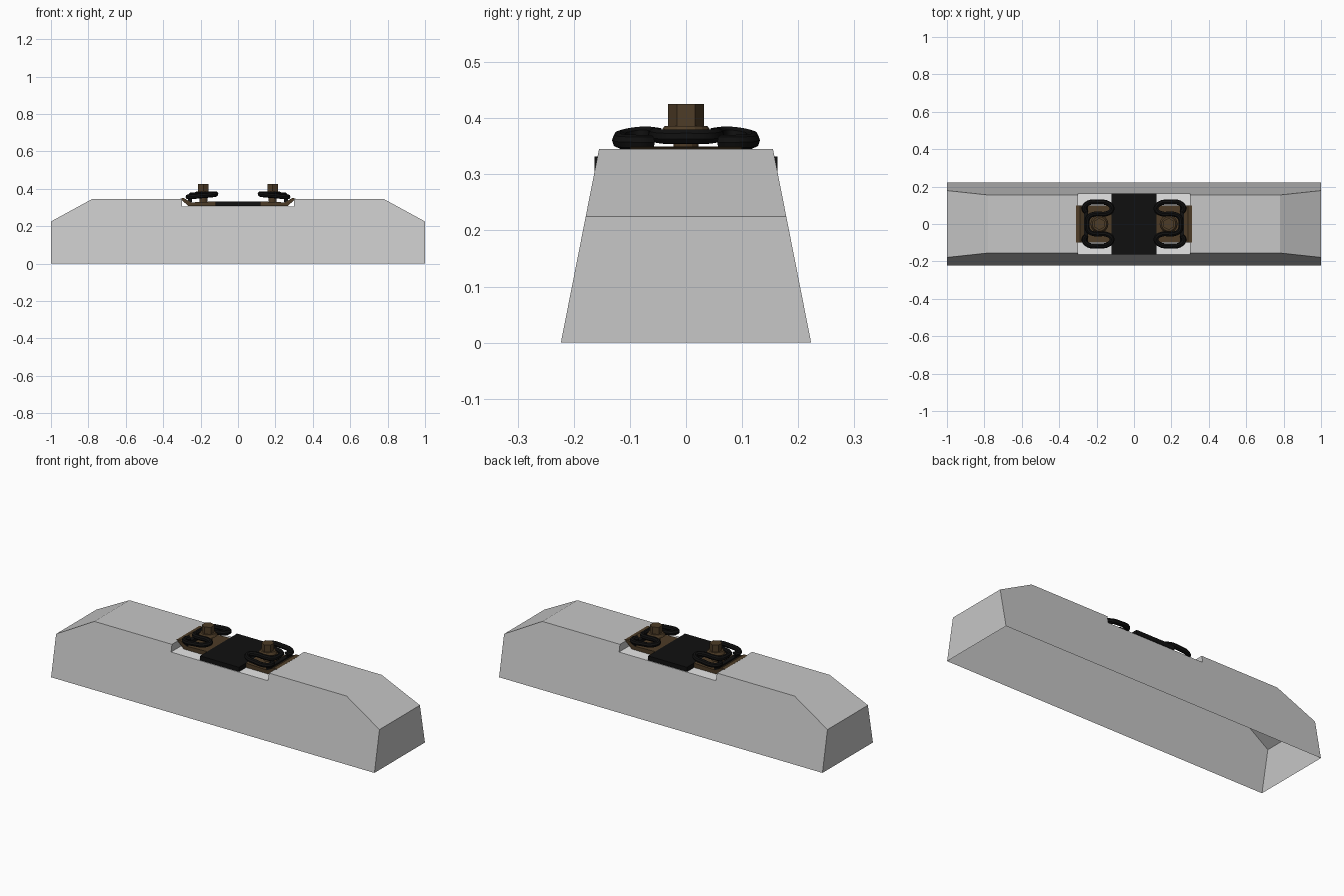
import bpy, bmesh, math
from mathutils import Vector

cube = bpy.data.objects.get("Cube")
if cube:
    bpy.data.objects.remove(cube, do_unlink=True)


def material(name, rgb):
    m = bpy.data.materials.new(name)
    m.use_nodes = True
    m.diffuse_color = (*rgb, 1)
    bsdf = m.node_tree.nodes["Principled BSDF"]
    bsdf.inputs["Base Color"].default_value = (*rgb, 1)
    bsdf.inputs["Roughness"].default_value = 0.8
    return m


CONCRETE = material("concrete grey", (0.57, 0.57, 0.57))
SEAT = material("pale seat", (0.88, 0.88, 0.88))
BLACK = material("black steel", (0.005, 0.005, 0.005))
BROWN = material("rusty brown", (0.075, 0.045, 0.02))


def finish(bm, name, *mats):
    mesh = bpy.data.meshes.new(name)
    bm.to_mesh(mesh)
    bm.free()
    obj = bpy.data.objects.new(name, mesh)
    bpy.context.collection.objects.link(obj)
    for m in mats:
        mesh.materials.append(m)
    return obj


def extrude_profile(name, points, half_y, mat):
    """Closed x-z outline extruded along y."""
    bm = bmesh.new()
    face = bm.faces.new([bm.verts.new((x, -half_y, z)) for x, z in points])
    out = bmesh.ops.extrude_face_region(bm, geom=[face])
    moved = [v for v in out["geom"] if isinstance(v, bmesh.types.BMVert)]
    bmesh.ops.translate(bm, verts=moved, vec=(0, 2 * half_y, 0))
    bmesh.ops.recalc_face_normals(bm, faces=bm.faces)
    return finish(bm, name, mat)


def cylinder(name, radius, z0, z1, x, sides, mat, top=1.0):
    bm = bmesh.new()
    bmesh.ops.create_cone(bm, cap_ends=True, segments=sides, radius1=radius,
                          radius2=radius * top, depth=z1 - z0)
    bmesh.ops.translate(bm, verts=bm.verts, vec=(x, 0, (z0 + z1) / 2))
    return finish(bm, name, mat)


# Sleeper: hollow shell, open below, with tapered sides and a rail seat recess
half = [(1, 0), (1, 0.225), (0.78, 0.345), (0.3, 0.345), (0.3, 0.305)]
outline = half + [(-x, z) for x, z in reversed(half)]
bm = bmesh.new()
sides = [[bm.verts.new((x, s * (0.223 - 0.197 * z), z)) for x, z in outline]
         for s in (-1, 1)]
for ring in sides:
    bm.faces.new(ring)
for i in range(len(outline) - 1):
    f = bm.faces.new((sides[0][i], sides[0][i + 1], sides[1][i + 1], sides[1][i]))
    f.material_index = 1 if i == len(half) - 1 else 0
bmesh.ops.recalc_face_normals(bm, faces=bm.faces)
bm.normal_update()
if next(f for f in bm.faces if f.material_index == 1).normal.z < 0:
    bmesh.ops.reverse_faces(bm, faces=bm.faces)
finish(bm, "sleeper", CONCRETE, SEAT)

# Rail pad in the middle of the recess
extrude_profile("rail_pad", [(-0.12, 0.307), (0.12, 0.307), (0.12, 0.332), (-0.12, 0.332)],
                0.163, BLACK)

# Half of the bent spring clip, from the outer bend round to the free end
CLIP = [(0.25, 0, 0.367), (0.242, 0.038, 0.367), (0.205, 0.054, 0.370),
        (0.15, 0.054, 0.371), (0.118, 0.078, 0.372), (0.135, 0.108, 0.368),
        (0.19, 0.117, 0.363), (0.245, 0.112, 0.358), (0.267, 0.085, 0.357),
        (0.255, 0.062, 0.357)]


def spring_clip(name, s):
    pts = [(x, -y, z) for x, y, z in reversed(CLIP[1:])] + CLIP
    cu = bpy.data.curves.new(name, "CURVE")
    cu.dimensions = "3D"
    cu.bevel_depth = 0.0135
    cu.bevel_resolution = 2
    cu.resolution_u = 4
    cu.use_fill_caps = True
    sp = cu.splines.new("BEZIER")
    sp.bezier_points.add(len(pts) - 1)
    for bp, (x, y, z) in zip(sp.bezier_points, pts):
        bp.co = Vector((s * x, y, z))
        bp.handle_left_type = bp.handle_right_type = "AUTO"
    cu.materials.append(BLACK)
    obj = bpy.data.objects.new(name, cu)
    bpy.context.collection.objects.link(obj)
    bpy.ops.object.select_all(action="DESELECT")
    obj.select_set(True)
    bpy.context.view_layer.objects.active = obj
    bpy.ops.object.convert(target="MESH")
    bpy.ops.object.shade_smooth_by_angle()


# Fastening on each side of the rail
for s, side in ((1, "left"), (-1, "right")):
    plate = [(0.12, 0.307), (0.265, 0.307), (0.31, 0.348), (0.29, 0.35),
             (0.25, 0.327), (0.12, 0.332)]
    extrude_profile(side + "_guide_plate", [(s * x, z) for x, z in plate], 0.1, BROWN)
    # dark insulating strip along the rear of the plate
    strip = [(0.245, 0.326), (0.268, 0.335), (0.268, 0.345), (0.245, 0.345)]
    extrude_profile(side + "_insulator", [(s * x, z) for x, z in strip], 0.1, BLACK)
    spring_clip(side + "_spring_clip", s)
    cylinder(side + "_bolt_shank", 0.022, 0.32, 0.38, s * 0.185, 12, BROWN)
    cylinder(side + "_bolt_washer", 0.048, 0.371, 0.386, s * 0.185, 16, BROWN, 0.8)
    cylinder(side + "_bolt_head", 0.032, 0.384, 0.425, s * 0.185, 6, BROWN)
